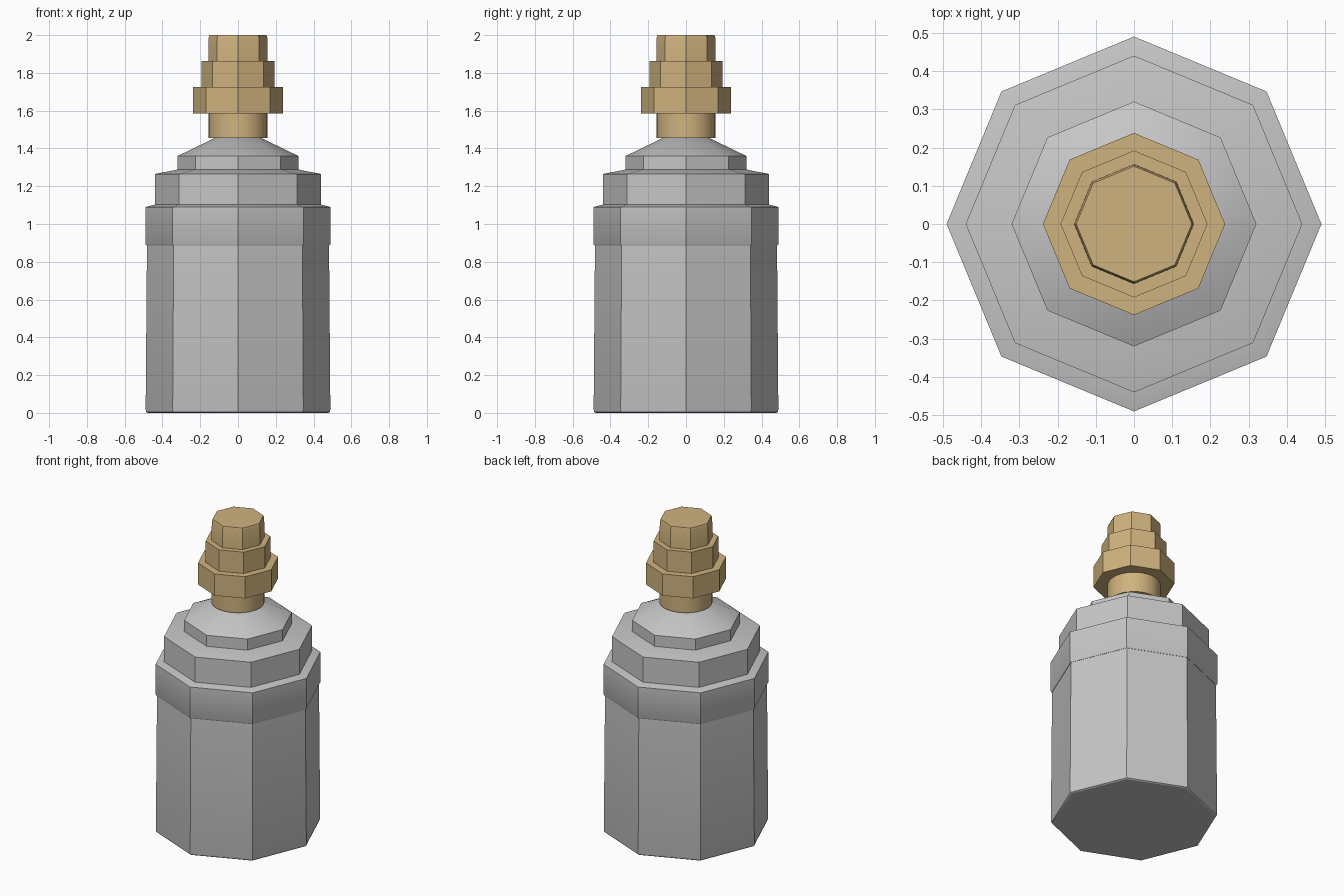
import bpy
import bmesh
from math import cos, sin, tau, radians

cube = bpy.data.objects.get("Cube")
if cube:
    bpy.data.objects.remove(cube, do_unlink=True)


def make_material(name, rgb):
    mat = bpy.data.materials.new(name)
    mat.use_nodes = True
    color = (*rgb, 1.0)
    mat.diffuse_color = color
    mat.node_tree.nodes["Principled BSDF"].inputs["Base Color"].default_value = color
    return mat


def turned_part(name, profile, sides, mat):
    """Sweep a (radius, height) profile around z and cap both ends."""
    bm = bmesh.new()
    rings = [[bm.verts.new((r * cos(tau * i / sides), r * sin(tau * i / sides), z))
              for i in range(sides)] for r, z in profile]
    for low, high in zip(rings, rings[1:]):
        for i in range(sides):
            j = (i + 1) % sides
            bm.faces.new((low[i], low[j], high[j], high[i]))
    bm.faces.new(rings[0][::-1])
    bm.faces.new(rings[-1])
    mesh = bpy.data.meshes.new(name)
    bm.to_mesh(mesh)
    bm.free()
    mesh.materials.append(mat)
    obj = bpy.data.objects.new(name, mesh)
    bpy.context.collection.objects.link(obj)
    # Soften shallow slopes and round walls, keep the octagon corners crisp
    bpy.ops.object.select_all(action="DESELECT")
    obj.select_set(True)
    bpy.context.view_layer.objects.active = obj
    bpy.ops.object.shade_smooth_by_angle(angle=radians(30))
    return obj


grey = make_material("grey metal", (0.57, 0.57, 0.57))
brass = make_material("brass", (0.63, 0.45, 0.21))

# Tank: slightly tapered wall with an eased bottom edge
turned_part("tank_body", [(0.478, 0), (0.486, 0.005), (0.489, 0.017),
                          (0.482, 0.89)], 8, grey)

# Collar, shoulder and dome stacked on the tank
turned_part("collar", [(0.484, 0.885), (0.49, 0.895), (0.49, 1.09),
                       (0.43, 1.105)], 8, grey)
turned_part("shoulder", [(0.44, 1.09), (0.44, 1.265), (0.31, 1.29)], 8, grey)
turned_part("dome", [(0.32, 1.275), (0.32, 1.36), (0.12, 1.457)], 8, grey)

# Round valve neck
turned_part("neck", [(0.156, 1.455), (0.156, 1.59)], 32, brass)

# Stepped octagonal nuts
turned_part("lower_nut", [(0.238, 1.585), (0.238, 1.725)], 8, brass)
turned_part("middle_nut", [(0.192, 1.72), (0.192, 1.863)], 8, brass)
turned_part("top_nut", [(0.157, 1.86), (0.156, 1.985), (0.151, 2.0)], 8, brass)
